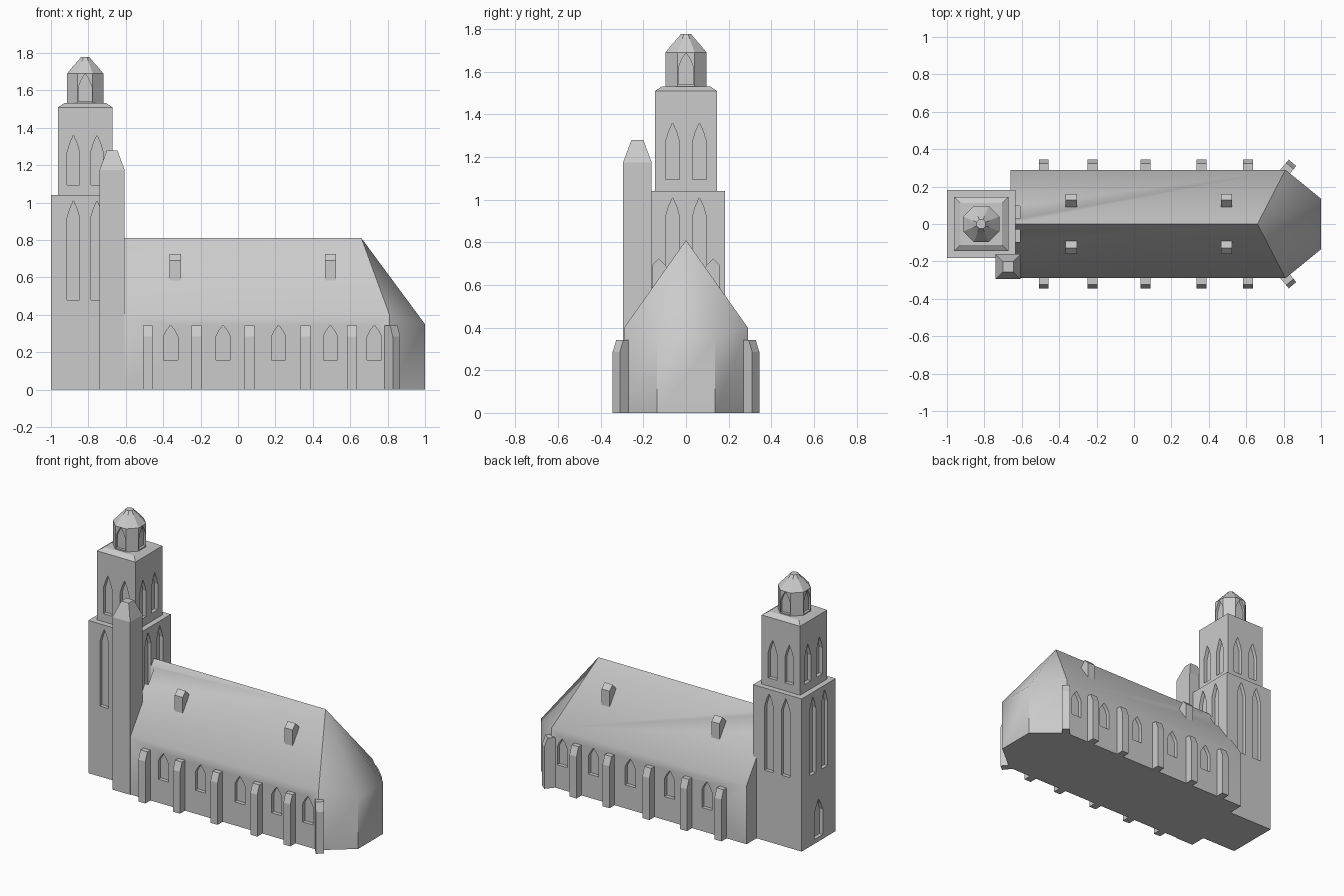
import bpy, bmesh, math
from mathutils import Matrix, Vector

if "Cube" in bpy.data.objects:
    bpy.data.objects.remove(bpy.data.objects["Cube"])

stone = bpy.data.materials.new("pale grey stone")
stone.diffuse_color = (0.6, 0.6, 0.6, 1)
stone.use_nodes = True
stone.node_tree.nodes["Principled BSDF"].inputs["Base Color"].default_value = stone.diffuse_color

TX = -0.817          # tower axis


def finish(name, bm, smooth=None):
    bmesh.ops.recalc_face_normals(bm, faces=bm.faces)
    me = bpy.data.meshes.new(name)
    bm.to_mesh(me)
    bm.free()
    ob = bpy.data.objects.new(name, me)
    bpy.context.collection.objects.link(ob)
    me.materials.append(stone)
    if smooth:
        shade(ob, smooth)
    return ob


def shade(ob, angle):
    bpy.ops.object.select_all(action='DESELECT')
    ob.select_set(True)
    bpy.context.view_layer.objects.active = ob
    bpy.ops.object.shade_smooth_by_angle(angle=math.radians(angle))


def prism(bm, profile, d0, d1, at=(0, 0), turn=0):
    """Profile in (across, up), pushed from d0 to d1 outward; turn 0 faces -y."""
    m = Matrix.Translation((at[0], at[1], 0)) @ Matrix.Rotation(math.radians(turn), 4, 'Z')
    rings = [[bm.verts.new(m @ Vector((u, -d, z))) for u, z in profile] for d in (d0, d1)]
    bridge(bm, *rings)
    bm.faces.new(rings[0])
    bm.faces.new(rings[1])


def bridge(bm, a, b):
    for i in range(len(a)):
        j = (i + 1) % len(a)
        bm.faces.new((a[i], a[j], b[j], b[i]))


def loft(bm, levels, n, at):
    """Stack of n-sided rings, (apothem, z), with flat sides facing the axes."""
    rings = []
    for r, z in levels:
        rad = r / math.cos(math.pi / n)
        rings.append([bm.verts.new((at[0] + rad * math.cos((k + .5) * 2 * math.pi / n),
                                    at[1] + rad * math.sin((k + .5) * 2 * math.pi / n), z))
                      for k in range(n)])
    for a, b in zip(rings, rings[1:]):
        bridge(bm, a, b)
    bm.faces.new(rings[0])
    bm.faces.new(rings[-1])


def arch(w, z0, zs, z1, u=0):
    h = z1 - zs
    return [(u - w, z0), (u + w, z0), (u + w, zs), (u + .57 * w, zs + .53 * h),
            (u, z1), (u - .57 * w, zs + .53 * h), (u - w, zs)]


def cut(ob, cutter):
    mod = ob.modifiers.new("openings", 'BOOLEAN')
    mod.operation = 'DIFFERENCE'
    mod.solver = 'EXACT'
    mod.object = cutter
    bpy.context.view_layer.objects.active = ob
    bpy.ops.object.modifier_apply(modifier=mod.name)


# Tower: two square stages and a low cap
bm = bmesh.new()
loft(bm, [(.183, 0), (.183, 1.04), (.145, 1.04), (.145, 1.51), (.112, 1.532)], 4, (TX, 0))
tower = finish("tower", bm)

# Octagonal lantern with dome
bm = bmesh.new()
loft(bm, [(.097, 1.525), (.097, 1.69), (.066, 1.728), (.03, 1.768), (.024, 1.778)], 8, (TX, 0))
lantern = finish("lantern", bm)

# Nave with hipped end over the angled apse
bm = bmesh.new()
plan = [(-.66, -.29, .4), (.81, -.29, .4), (1, -.135, .35),
        (1, .135, .35), (.81, .29, .4), (-.66, .29, .4)]
low = [bm.verts.new((x, y, 0)) for x, y, z in plan]
eave = [bm.verts.new(p) for p in plan]
r0, r1 = bm.verts.new((-.66, 0, .81)), bm.verts.new((.66, 0, .81))
bridge(bm, low, eave)
bm.faces.new(low)
bm.faces.new((eave[0], eave[1], r1, r0))
bm.faces.new((eave[4], eave[5], r0, r1))
for i in (1, 2, 3):
    bm.faces.new((eave[i], eave[i + 1], r1))
bm.faces.new((eave[5], eave[0], r0))
nave = finish("nave", bm)

# Tower openings: paired lancets on each side, west door
bm = bmesh.new()
for turn in (0, 90, 180, 270):
    for u in (-.063, .063):
        prism(bm, arch(.033, .48, .92, 1.01, u), .158, .208, (TX, 0), turn)
        prism(bm, arch(.033, 1.095, 1.27, 1.36, u), .12, .17, (TX, 0), turn)
prism(bm, arch(.045, .03, .2, .29), .158, .208, (TX, 0), 270)
tower_cutter = finish("tower_cutter", bm)

# Lantern openings
bm = bmesh.new()
for turn in (0, 90, 180, 270):
    prism(bm, arch(.036, 1.54, 1.62, 1.69), .08, .12, (TX, 0), turn)
lantern_cutter = finish("lantern_cutter", bm)

# Nave windows on both long sides
bm = bmesh.new()
for x in (-.36, -.08, .217, .494, .729):
    for s in (-1, 1):
        prism(bm, arch(.038, .16, .285, .345), .265, .31, (x, 0), 0 if s < 0 else 180)
nave_cutter = finish("nave_cutter", bm)

cut(tower, tower_cutter)
cut(nave, tower_cutter)
cut(nave, nave_cutter)
cut(lantern, lantern_cutter)
for c in (tower_cutter, lantern_cutter, nave_cutter):
    bpy.data.objects.remove(c)
shade(nave, 38)
shade(lantern, 30)

# Stair turret with tapered top
bm = bmesh.new()
loft(bm, [(.067, 0), (.067, 1.175), (.028, 1.28)], 4, (-.673, -.228))
finish("stair_turret", bm)

# Buttresses: side profile extruded across, then turned to each wall
bm = bmesh.new()
butt = [(-.03, 0), (.055, 0), (.055, .285), (.033, .343), (-.03, .343)]
for x in (-.483, -.222, .061, .361, .61):
    for s in (-1, 1):
        prism(bm, butt, -.026, .026, (x, s * .29), s * 90)
for s in (-1, 1):
    prism(bm, butt, -.026, .026, (.812, s * .285), s * 50)
finish("buttresses", bm)

# Small gabled roof dormers
bm = bmesh.new()
dormer = [(.16, .57), (.16, .692), (.128, .725), (.09, .685), (.09, .57)]
for x in (-.335, .494):
    for s in (-1, 1):
        prism(bm, dormer, -.03, .03, (x, 0), s * 90)
finish("dormers", bm)
